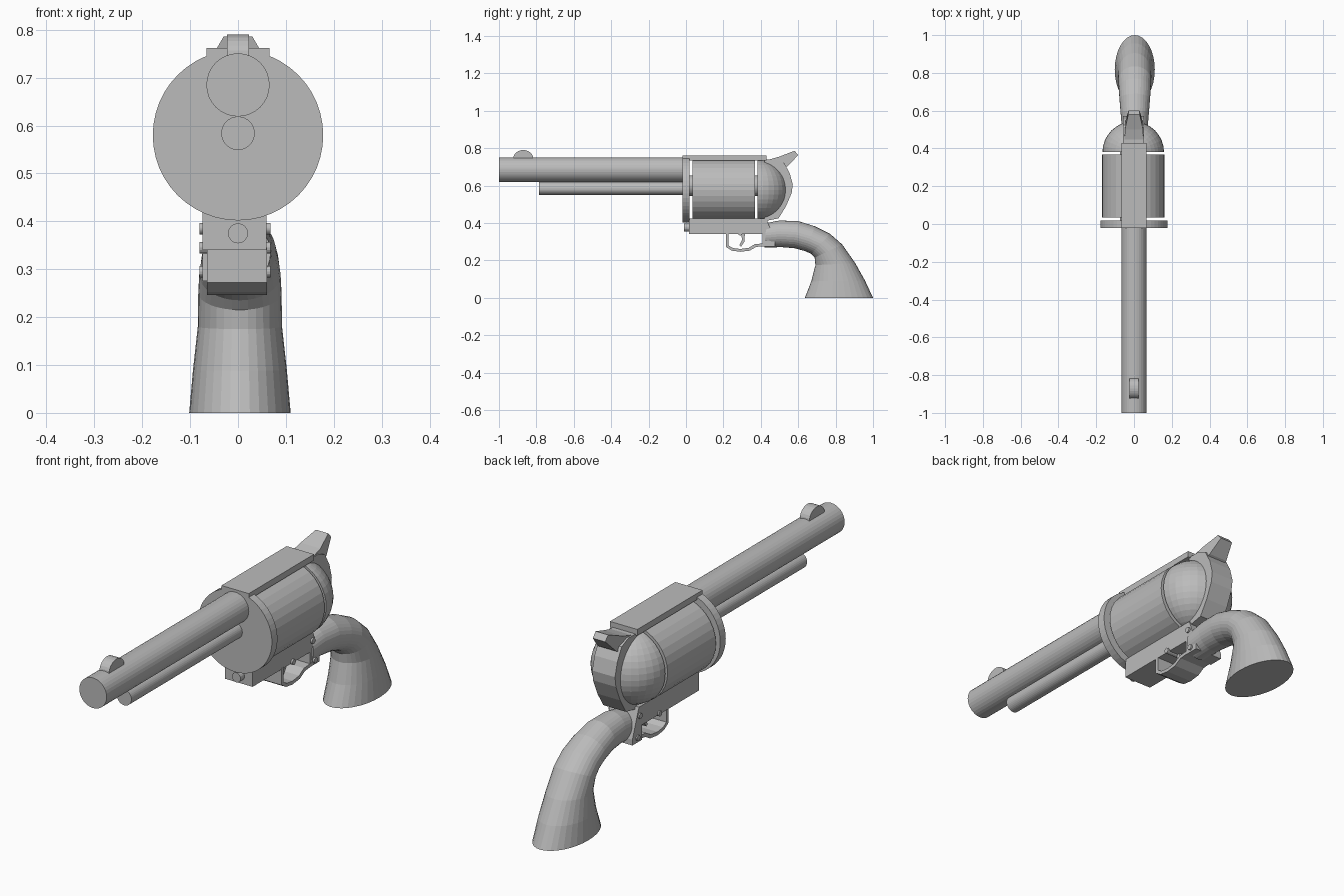
import bpy, bmesh, math
from mathutils import Vector, Matrix

cube = bpy.data.objects.get("Cube")
if cube:
    bpy.data.objects.remove(cube, do_unlink=True)

steel = bpy.data.materials.new("plain_grey")
steel.use_nodes = True
grey = (0.5, 0.5, 0.5, 1)
steel.diffuse_color = grey
steel.node_tree.nodes["Principled BSDF"].inputs["Base Color"].default_value = grey


def finish(name, bm):
    bmesh.ops.recalc_face_normals(bm, faces=bm.faces)
    mesh = bpy.data.meshes.new(name)
    bm.to_mesh(mesh)
    bm.free()
    mesh.materials.append(steel)
    obj = bpy.data.objects.new(name, mesh)
    bpy.context.collection.objects.link(obj)
    return obj


def rod(name, radius, start, end, z, x=0, segments=32):
    """Closed cylinder running along y."""
    bm = bmesh.new()
    place = Matrix.Translation((x, (start + end) / 2, z)) @ Matrix.Rotation(math.pi / 2, 4, 'X')
    bmesh.ops.create_cone(bm, cap_ends=True, segments=segments, radius1=radius,
                          radius2=radius, depth=end - start, matrix=place)
    return finish(name, bm)


def cross_pin(name, radius, width, y, z, x=0, squash=1, segments=16):
    """Closed cylinder running along x."""
    bm = bmesh.new()
    place = (Matrix.Translation((x, y, z)) @ Matrix.Diagonal((1, 1, squash, 1))
             @ Matrix.Rotation(math.pi / 2, 4, 'Y'))
    bmesh.ops.create_cone(bm, cap_ends=True, segments=segments, radius1=radius,
                          radius2=radius, depth=width, matrix=place)
    return finish(name, bm)


def slab(name, profile, half, x=0):
    """Side profile (y, z[, half width]) spread to both sides of x."""
    bm = bmesh.new()
    sides = []
    for s in (-1, 1):
        sides.append([bm.verts.new((x + s * (p[2] if len(p) > 2 else half), p[0], p[1]))
                      for p in profile])
        bm.faces.new(sides[-1])
    n = len(profile)
    for i in range(n):
        j = (i + 1) % n
        bm.faces.new((sides[0][i], sides[0][j], sides[1][j], sides[1][i]))
    return finish(name, bm)


def box(name, half, y0, y1, z0, z1, x=0):
    return slab(name, [(y0, z0), (y1, z0), (y1, z1), (y0, z1)], half, x)


# Barrel group
rod("barrel", 0.066, -1, 0, 0.685)
rod("ejector_rod", 0.035, -0.785, 0, 0.584)
cross_pin("front_sight", 0.053, 0.046, -0.87, 0.745, squash=0.85, segments=24)

# Drum and its supports
rod("front_plate", 0.178, -0.02, 0.018, 0.58, segments=48)
rod("drum", 0.165, 0.035, 0.368, 0.577, x=-0.004)
rod("drum_axle", 0.055, 0, 0.42, 0.6)

# Rounded recoil shield: front-capped half sphere
bm = bmesh.new()
bmesh.ops.create_uvsphere(bm, u_segments=32, v_segments=20, radius=0.163,
                          matrix=Matrix.Translation((-0.004, 0.38, 0.577)))
cut = bmesh.ops.bisect_plane(bm, geom=bm.verts[:] + bm.edges[:] + bm.faces[:],
                             plane_co=(0, 0.381, 0), plane_no=(0, -1, 0), clear_outer=True)
rim = [e for e in cut["geom_cut"] if isinstance(e, bmesh.types.BMEdge)]
bmesh.ops.holes_fill(bm, edges=rim)
finish("recoil_shield", bm)

# Frame
box("top_strap", 0.066, -0.02, 0.43, 0.735, 0.762)
slab("lower_frame", [(0.015, 0.34), (0.41, 0.34), (0.41, 0.275), (0.475, 0.275),
                     (0.475, 0.30), (0.45, 0.37), (0.43, 0.425), (0.015, 0.425)], 0.067, -0.007)
rod("frame_pin", 0.021, -0.012, 0.03, 0.375, segments=16)
slab("back_spine", [(0.42, 0.74), (0.48, 0.74), (0.525, 0.72), (0.555, 0.665), (0.571, 0.605),
                    (0.565, 0.56), (0.535, 0.49), (0.495, 0.425), (0.42, 0.41)], 0.055, -0.002)
slab("hammer", [(0.43, 0.735, 0.05), (0.5, 0.755, 0.048), (0.58, 0.786, 0.03),
                (0.6, 0.763, 0.03), (0.545, 0.705, 0.045), (0.5, 0.68, 0.05)], 0.05)

# Trigger and guard
slab("trigger_guard", [(0.213, 0.345), (0.213, 0.272), (0.245, 0.252), (0.29, 0.246), (0.34, 0.252),
                       (0.375, 0.272), (0.42, 0.276), (0.42, 0.291), (0.368, 0.287),
                       (0.335, 0.267), (0.29, 0.261), (0.25, 0.266), (0.228, 0.28), (0.228, 0.345)],
     0.063, -0.002)
slab("trigger", [(0.295, 0.345), (0.3, 0.31), (0.285, 0.28), (0.295, 0.274),
                 (0.312, 0.3), (0.315, 0.345)], 0.015)
for i, (y, z) in enumerate(((0.425, 0.385), (0.44, 0.295), (0.29, 0.345))):
    cross_pin(f"frame_screw_{i + 1}", 0.012, 0.148, y, z, x=-0.006)

# Grip: oval rings between lower and upper outline (y, z), with half width
rings = [((0.42, 0.268), (0.43, 0.4), 0.064), ((0.51, 0.271), (0.5, 0.413), 0.068),
         ((0.58, 0.265), (0.6, 0.41), 0.075), ((0.635, 0.25), (0.69, 0.382), 0.081),
         ((0.67, 0.235), (0.77, 0.342), 0.085), ((0.688, 0.215), (0.835, 0.285), 0.087),
         ((0.692, 0.175), (0.905, 0.185), 0.088), ((0.67, 0.088), (0.957, 0.092), 0.098),
         ((0.635, 0), (1.0, 0), 0.106)]
bm = bmesh.new()
loops = []
for low, high, half in rings:
    low, high = Vector((0.004, *low)), Vector((0.004, *high))
    mid, arm = (low + high) / 2, (high - low) / 2
    turns = [math.tau * k / 32 for k in range(32)]
    loops.append([bm.verts.new(mid + arm * math.cos(a) + Vector((half * math.sin(a), 0, 0)))
                  for a in turns])
for a, b in zip(loops, loops[1:]):
    for k in range(32):
        j = (k + 1) % 32
        bm.faces.new((a[k], a[j], b[j], b[k]))
bm.faces.new(loops[0])
bm.faces.new(loops[-1])
finish("grip", bm)
